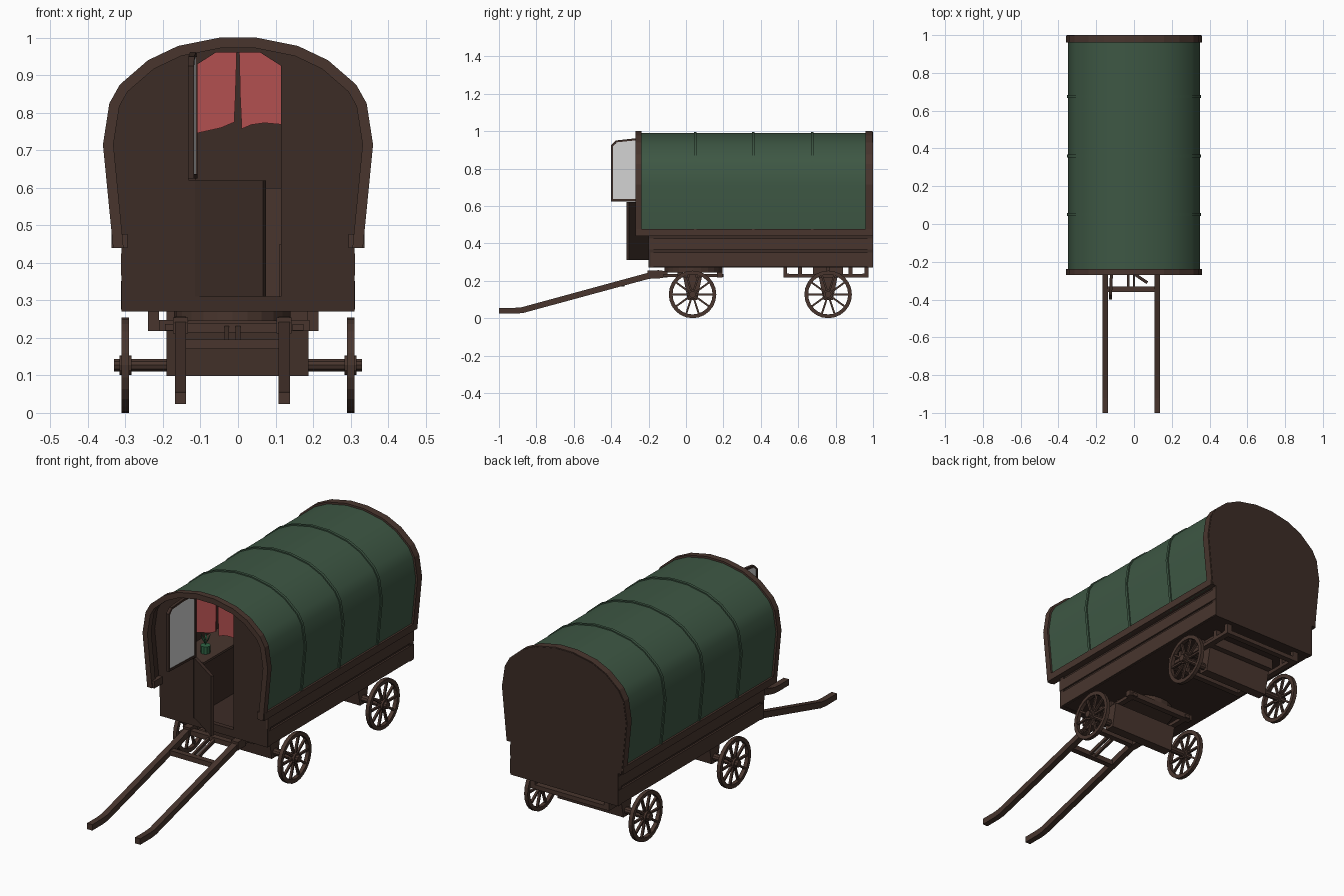
import bpy, bmesh, math

if "Cube" in bpy.data.objects:
    bpy.data.objects.remove(bpy.data.objects["Cube"])

def material(name, rgb):
    m = bpy.data.materials.new(name)
    m.diffuse_color = (*rgb, 1)
    m.use_nodes = True
    m.node_tree.nodes["Principled BSDF"].inputs["Base Color"].default_value = m.diffuse_color
    return m

TRIM = material("trim brown", (.065, .036, .027))
WALL = material("wall brown", (.045, .025, .019))
GREEN = material("canvas green", (.047, .095, .057))
RED = material("curtain red", (.45, .08, .08))
GLASS = material("pale glass", (.65, .65, .65))
LEAF = material("plant green", (.03, .13, .06))

MAP = {'x': lambda u, v, w: (w, u, v), 'y': lambda u, v, w: (u, w, v), 'z': lambda u, v, w: (u, v, w)}

def finish(name, bm, mat):
    bmesh.ops.recalc_face_normals(bm, faces=bm.faces)
    me = bpy.data.meshes.new(name)
    bm.to_mesh(me)
    bm.free()
    me.materials.append(mat)
    ob = bpy.data.objects.new(name, me)
    bpy.context.collection.objects.link(ob)
    return ob

def add_prism(bm, pts, axis, a, b):
    rings = [[bm.verts.new(MAP[axis](u, v, w)) for u, v in pts] for w in (a, b)]
    bm.faces.new(rings[0])
    bm.faces.new(rings[1])
    n = len(pts)
    for i in range(n):
        j = (i + 1) % n
        bm.faces.new((rings[0][i], rings[0][j], rings[1][j], rings[1][i]))

def prism(name, pts, axis, a, b, mat):
    bm = bmesh.new()
    add_prism(bm, pts, axis, a, b)
    return finish(name, bm, mat)

def box(name, x, y, z, mat):
    return prism(name, [(x[0], y[0]), (x[1], y[0]), (x[1], y[1]), (x[0], y[1])], 'z', *z, mat)

def add_band(bm, outer, inner, axis, a, b, closed):
    """Band between two outlines, extruded along an axis."""
    secs = [[bm.verts.new(MAP[axis](*p, w)) for p, w in ((o, a), (o, b), (i, b), (i, a))]
            for o, i in zip(outer, inner)]
    n = len(secs)
    for k in range(n if closed else n - 1):
        s, t = secs[k], secs[(k + 1) % n]
        for i in range(4):
            j = (i + 1) % 4
            bm.faces.new((s[i], s[j], t[j], t[i]))
    if not closed:
        bm.faces.new(secs[0])
        bm.faces.new(secs[-1])

def band(name, outer, inner, axis, a, b, mat, closed=False):
    bm = bmesh.new()
    add_band(bm, outer, inner, axis, a, b, closed)
    return finish(name, bm, mat)

def circle(cu, cv, r, n):
    return [(cu + r * math.cos(2 * math.pi * i / n), cv + r * math.sin(2 * math.pi * i / n)) for i in range(n)]

# Arch outline of the wagon, mirrored about x = 0
HALF = [(.333, .44), (.36, .715), (.343, .825), (.315, .875), (.24, .94), (.16, .978), (.05, 1.0)]
ARCH = HALF + [(-x, z) for x, z in reversed(HALF)]

def inset(d):
    out = []
    for i, (x, z) in enumerate(ARCH):
        p, q = ARCH[max(i - 1, 0)], ARCH[min(i + 1, len(ARCH) - 1)]
        tx, tz = q[0] - p[0], q[1] - p[1]
        l = math.hypot(tx, tz)
        end = i in (0, len(ARCH) - 1)
        out.append((x - tz / l * d, z if end else z + tx / l * d))
    return out

def smooth(ob):
    bpy.ops.object.select_all(action='DESELECT')
    ob.select_set(True)
    bpy.context.view_layer.objects.active = ob
    bpy.ops.object.shade_smooth_by_angle(angle=math.radians(35))

# Canvas roof, lining, raised hoops and end arches
smooth(band("canvas_roof", inset(.010), inset(.016), 'y', -.245, .965, GREEN))
smooth(band("roof_lining", inset(.0165), inset(.021), 'y', -.245, .965, WALL))
for y in (.05, .36, .675):
    smooth(band("canvas_hoop", inset(.004), inset(.012), 'y', y - .007, y + .007, GREEN))
band("front_arch", ARCH, inset(.028), 'y', -.27, -.238, TRIM)
band("rear_arch", ARCH, inset(.028), 'y', .96, .998, TRIM)

# Front wall with doorway, rear wall
door_top = [(-.115, .925), (-.06, .96), (.06, .96), (.115, .925)]
prism("front_wall", [(.31, .27), (.31, .44)] + inset(.018) + [(-.31, .44), (-.31, .27), (-.115, .27)]
      + door_top + [(.115, .27)], 'y', -.2, -.175, WALL)
box("door_sill", (-.115, .115), (-.2, -.175), (.27, .31), WALL)
prism("rear_wall", [(.31, .27), (.31, .44)] + inset(.004) + [(-.31, .44), (-.31, .27)], 'y', .97, 1.0, WALL)

# Lower body: floor, side walls, planks and rails
box("floor", (-.3, .3), (-.19, .98), (.272, .3), WALL)
for s in (-1, 1):
    def side(name, x0, x1, y, z, mat):
        box(name, sorted((s * x0, s * x1)), y, z, mat)
    side("side_wall", .285, .303, (-.19, .98), (.272, .46), WALL)
    side("lower_plank", .30, .312, (-.19, .998), (.275, .352), TRIM)
    side("upper_plank", .30, .312, (-.2, .998), (.366, .425), TRIM)
    side("roof_rail", .295, .337, (-.265, .995), (.44, .477), TRIM)

# Open half doors
def hinge(ob, angle):
    ob.location = (-.116, -.185, 0)
    ob.rotation_euler.z = math.radians(angle)

hinge(prism("lower_door", [(0, .31), (.225, .31), (.225, .62), (0, .62)], 'y', -.008, .008, WALL), -34)
pane = [(0, .625), (.215, .625), (.215, .925), (.19, .95), (.1, .96), (0, .96)]
pane_in = [(.012, .637), (.205, .637), (.205, .92), (.186, .94), (.1, .949), (.012, .949)]
hinge(band("upper_door_frame", pane, pane_in, 'y', -.008, .008, WALL, True), -92.5)
hinge(prism("upper_door_glass", pane_in, 'y', -.005, .005, GLASS), -92.5)
box("door_post", (-.132, -.113), (-.21, -.18), (.62, .93), WALL)

# Curtains behind the doorway
prism("left_curtain", [(-.125, .97), (-.003, .97), (-.007, .84), (-.01, .775), (-.045, .76), (-.125, .742)],
      'y', -.172, -.164, RED)
prism("right_curtain", [(.125, .97), (.003, .97), (.006, .84), (.01, .757), (.035, .768), (.07, .773), (.125, .768)],
      'y', -.172, -.164, RED)

# Interior furniture and potted plant
box("cabinet", (-.283, -.13), (-.1, .25), (.3, .55), WALL)
box("cabinet_top", (-.285, -.12), (-.11, .26), (.55, .562), TRIM)
box("bench", (.11, .283), (-.1, .45), (.3, .45), TRIM)
box("bed", (-.283, .283), (.5, .97), (.3, .6), TRIM)
prism("plant_pot", circle(-.18, -.01, .024, 10), 'z', .562, .6, LEAF)
bm = bmesh.new()
for i in range(6):
    a = i * math.pi / 3
    c, s = math.cos(a), math.sin(a)
    base, mid, tip = (-.18, -.01, .6), (-.18 + .015 * c, -.01 + .015 * s, .63), (-.18 + .03 * c, -.01 + .03 * s, .66)
    bm.faces.new([bm.verts.new(p) for p in (base, (mid[0] - .006 * s, mid[1] + .006 * c, mid[2]), tip,
                                             (mid[0] + .006 * s, mid[1] - .006 * c, mid[2]))])
finish("plant_leaves", bm, LEAF)

# Wheels, axles and axle beams
for y in (.035, .76):
    for x in (-.3, .3):
        bm = bmesh.new()
        add_band(bm, circle(y, .127, .127, 24), circle(y, .127, .107, 24), 'x', x - .01, x + .01, True)
        for i in range(10):
            a = 2 * math.pi * i / 10
            c, s = math.cos(a), math.sin(a)
            add_prism(bm, [(y + r * c - t * s, .127 + r * s + t * c)
                           for r, t in ((.015, -.005), (.11, -.005), (.11, .005), (.015, .005))], 'x', x - .006, x + .006)
        add_prism(bm, circle(y, .127, .026, 12), 'x', x - .016, x + .016)
        finish("wheel", bm, TRIM)
    prism("axle", circle(y, .127, .018, 10), 'x', -.33, .33, TRIM)
    prism("axle_beam", [(y - .05, .22), (y + .05, .22), (y + .025, .098), (y - .025, .098)], 'x', -.19, .188, TRIM)

# Turntable and fore carriage
prism("turntable", circle(-.015, .04, .155, 24), 'z', .245, .272, TRIM)
for x in (-.18, .16):
    box("fore_side_bar", (x - .015, x + .015), (-.12, .2), (.22, .237), TRIM)
for y in (-.03, .035, .18):
    box("fore_cross_bar", (-.21, .19), (y - .015, y + .015), (.218, .247), TRIM)

# Rear carriage frame
for x in (-.225, .2):
    box("rear_side_bar", (x - .015, x + .015), (.52, .975), (.218, .237), TRIM)
    for y in (.53, .61, .76, .88, .965):
        box("rear_post", (x - .015, x + .015), (y - .01, y + .01), (.23, .275), TRIM)
for y in (.535, .96):
    box("rear_cross_bar", (-.24, .215), (y - .015, y + .015), (.218, .24), TRIM)
box("rear_bolster", (-.19, .188), (.68, .84), (.218, .275), TRIM)

# Pulling shafts with braces
shaft = [(-.1, .25), (-.15, .257), (-.88, .058), (-.92, .055), (-1.0, .055),
         (-1.0, .024), (-.91, .024), (-.87, .028), (-.2, .21), (-.1, .218)]
for x in (-.153, .123):
    prism("shaft", shaft, 'x', x - .015, x + .015, TRIM)
    box("shaft_mount", (x - .02, x + .02), (-.205, -.14), (.212, .254), TRIM)
box("shaft_brace", (-.14, .11), (-.36, -.33), (.17, .196), TRIM)
box("shaft_rear_brace", (-.14, .11), (-.2, -.17), (.214, .24), TRIM)
for x in (-.03, -.0):
    prism("shaft_link", [(-.34, .175), (-.34, .193), (-.18, .237), (-.18, .218)], 'x', x - .006, x + .006, TRIM)
